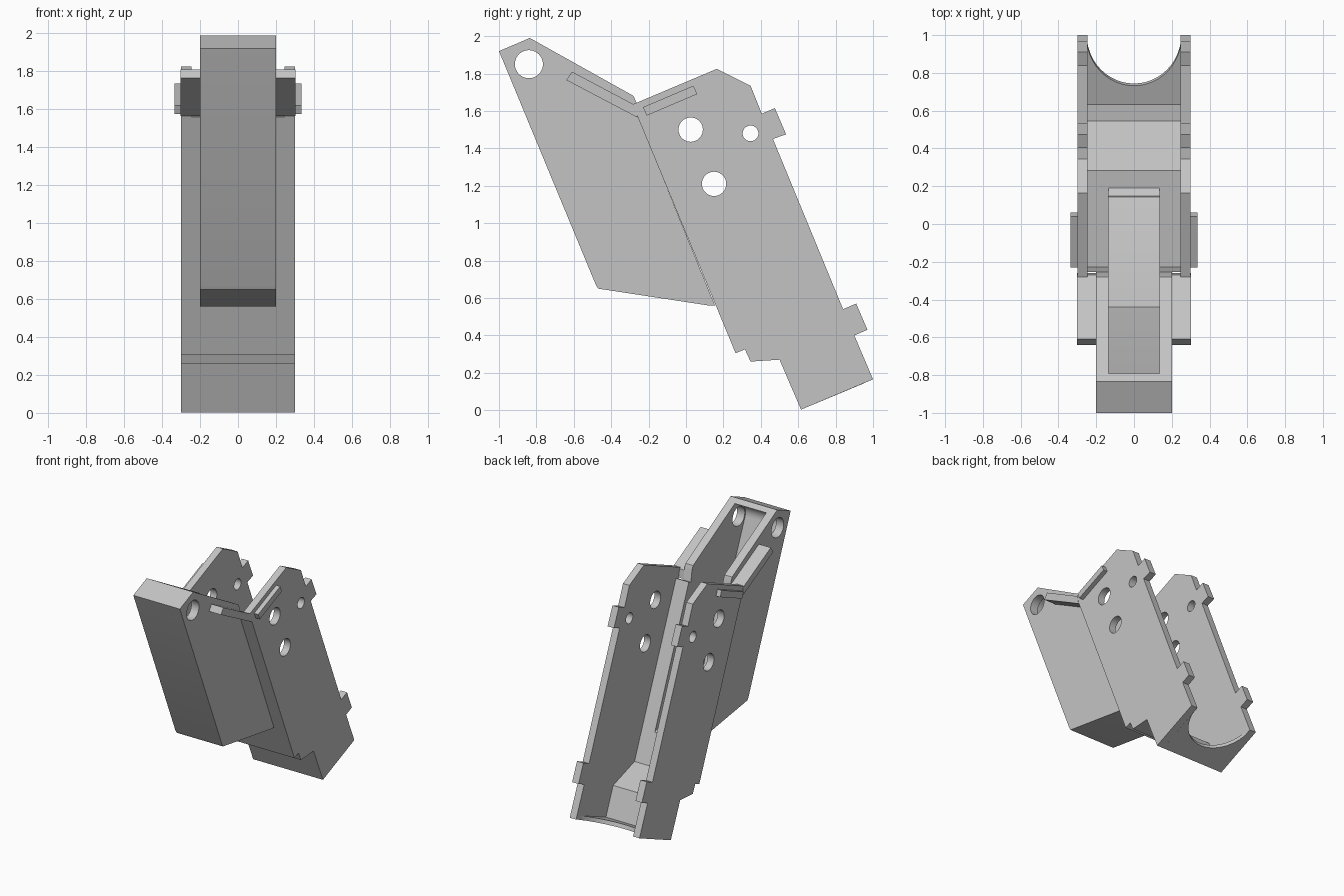
import bpy, bmesh, math
from mathutils import Vector

cube = bpy.data.objects.get("Cube")
if cube:
    bpy.data.objects.remove(cube, do_unlink=True)

grey = bpy.data.materials.new("plain grey")
grey.use_nodes = True
colour = (0.55, 0.55, 0.55, 1)
grey.diffuse_color = colour
grey.node_tree.nodes["Principled BSDF"].inputs["Base Color"].default_value = colour

# Channel frame: s runs down the tilted channel, d runs from its front to its open back
ORIGIN = Vector((-0.255, 1.56))
DOWN = Vector((0.383, -0.924))
BACK = Vector((0.924, 0.383))


def chan(s, d):
    return tuple(ORIGIN + DOWN * s + BACK * d)


def extrude(name, profile, x0, x1):
    """Extrude a (y, z) outline between two x positions."""
    bm = bmesh.new()
    face = bm.faces.new([bm.verts.new((x0, y, z)) for y, z in profile])
    out = bmesh.ops.extrude_face_region(bm, geom=[face])
    moved = [v for v in out["geom"] if isinstance(v, bmesh.types.BMVert)]
    bmesh.ops.translate(bm, verts=moved, vec=(x1 - x0, 0, 0))
    bmesh.ops.recalc_face_normals(bm, faces=bm.faces)
    mesh = bpy.data.meshes.new(name)
    bm.to_mesh(mesh)
    bm.free()
    mesh.materials.append(grey)
    obj = bpy.data.objects.new(name, mesh)
    bpy.context.collection.objects.link(obj)
    return obj


def circle(y, z, r, n=40):
    return [(y + r * math.cos(math.tau * i / n), z + r * math.sin(math.tau * i / n))
            for i in range(n)]


def cut(obj, cutter):
    mod = obj.modifiers.new("cut", "BOOLEAN")
    mod.operation, mod.solver, mod.object = "DIFFERENCE", "EXACT", cutter
    bpy.context.view_layer.objects.active = obj
    bpy.ops.object.modifier_apply(modifier=mod.name)
    bpy.data.objects.remove(cutter, do_unlink=True)


def smooth(obj):
    bpy.ops.object.select_all(action="DESELECT")
    obj.select_set(True)
    bpy.context.view_layer.objects.active = obj
    bpy.ops.object.shade_smooth_by_angle(angle=math.radians(30))


# Lower front outline shared by the side plates and the channel body
lower_front = [(0.265, 0.305), (0.315, 0.325), (0.345, 0.26), (0.50, 0.27), (0.615, 0.003)]

# Side plates with rear lugs and round holes
plate = [chan(0, 0)] + lower_front + [
    (1.0, 0.165), (0.90, 0.40), (0.97, 0.43), (0.91, 0.57), (0.84, 0.54),
    (0.465, 1.45), (0.535, 1.475), (0.475, 1.615), (0.405, 1.585),
    (0.345, 1.735), (0.165, 1.825), (-0.285, 1.635)]
holes = [(0.025, 1.50, 0.065), (0.345, 1.48, 0.042), (0.15, 1.21, 0.065)]
rail = [(-0.23, 1.62), (0.04, 1.735), (0.06, 1.69), (-0.21, 1.575)]
flange = [(-0.61, 1.81), (-0.27, 1.63), (-0.26, 1.565), (-0.64, 1.765)]
for side, k in (("left", 1), ("right", -1)):
    obj = extrude(side + "_side_plate", plate, k * 0.245, k * 0.30)
    for y, z, r in holes:
        cut(obj, extrude("hole_cutter", circle(y, z, r), k * 0.2, k * 0.4))
    smooth(obj)
    extrude(side + "_plate_rail", rail, k * 0.298, k * 0.335)
    extrude(side + "_grip_flange", flange, k * 0.198, k * 0.302)

# Cavity that runs through the grip and opens into the channel
corner = [(-0.84 + 0.085 * math.cos(a), 1.85 + 0.085 * math.sin(a))
          for a in (math.radians(202.5 - 15 * i) for i in range(7))]
cavity = [(-0.44, 0.68), (0.14, 0.59), chan(1.09, 0.03), chan(1.09, 0.1),
          chan(-0.25, 0.1), (-0.3, 2.1), (-0.6, 2.1), (-0.79, 1.967),
          (-0.82, 1.953)] + corner[::-1]

# Channel body: thin front wall, ramp, lower floor and end lip
body = [chan(0, 0)] + lower_front + [
    chan(1.77, 0.62), chan(1.74, 0.62), chan(1.74, 0.24),
    chan(1.51, 0.24), chan(1.33, 0.03), chan(0, 0.03)]
channel = extrude("channel_body", body, -0.246, 0.246)
cut(channel, extrude("cavity_cutter", cavity, -0.135, 0.135))

# Round opening in the end lip, swept along the channel
bm = bmesh.new()
ring = []
for i in range(48):
    a = math.tau * i / 48
    y, z = chan(1.65, 0.625 + 0.278 * math.sin(a))
    ring.append(bm.verts.new((0.25 * math.cos(a), y, z)))
out = bmesh.ops.extrude_face_region(bm, geom=[bm.faces.new(ring)])
bmesh.ops.translate(bm, verts=[v for v in out["geom"] if isinstance(v, bmesh.types.BMVert)],
                    vec=(0, DOWN.x * 0.2, DOWN.y * 0.2))
bmesh.ops.recalc_face_normals(bm, faces=bm.faces)
mesh = bpy.data.meshes.new("round_cutter")
bm.to_mesh(mesh)
bm.free()
mesh.materials.append(grey)
round_cutter = bpy.data.objects.new("round_cutter", mesh)
bpy.context.collection.objects.link(round_cutter)
cut(channel, round_cutter)
smooth(channel)

# Hollow front grip with a cross hole near the top
grip_profile = [(-1.0, 1.92), (-0.835, 1.99), (-0.28, 1.68), (-0.265, 1.645),
                chan(0, 0.002), (0.155, 0.56), (0.12, 0.56), (-0.47, 0.65), (-0.482, 0.67)]
grip = extrude("front_grip", grip_profile, -0.2, 0.2)
cut(grip, extrude("cavity_cutter", cavity, -0.135, 0.135))
cut(grip, extrude("hole_cutter", circle(-0.84, 1.85, 0.075), -0.4, 0.4))
smooth(grip)
